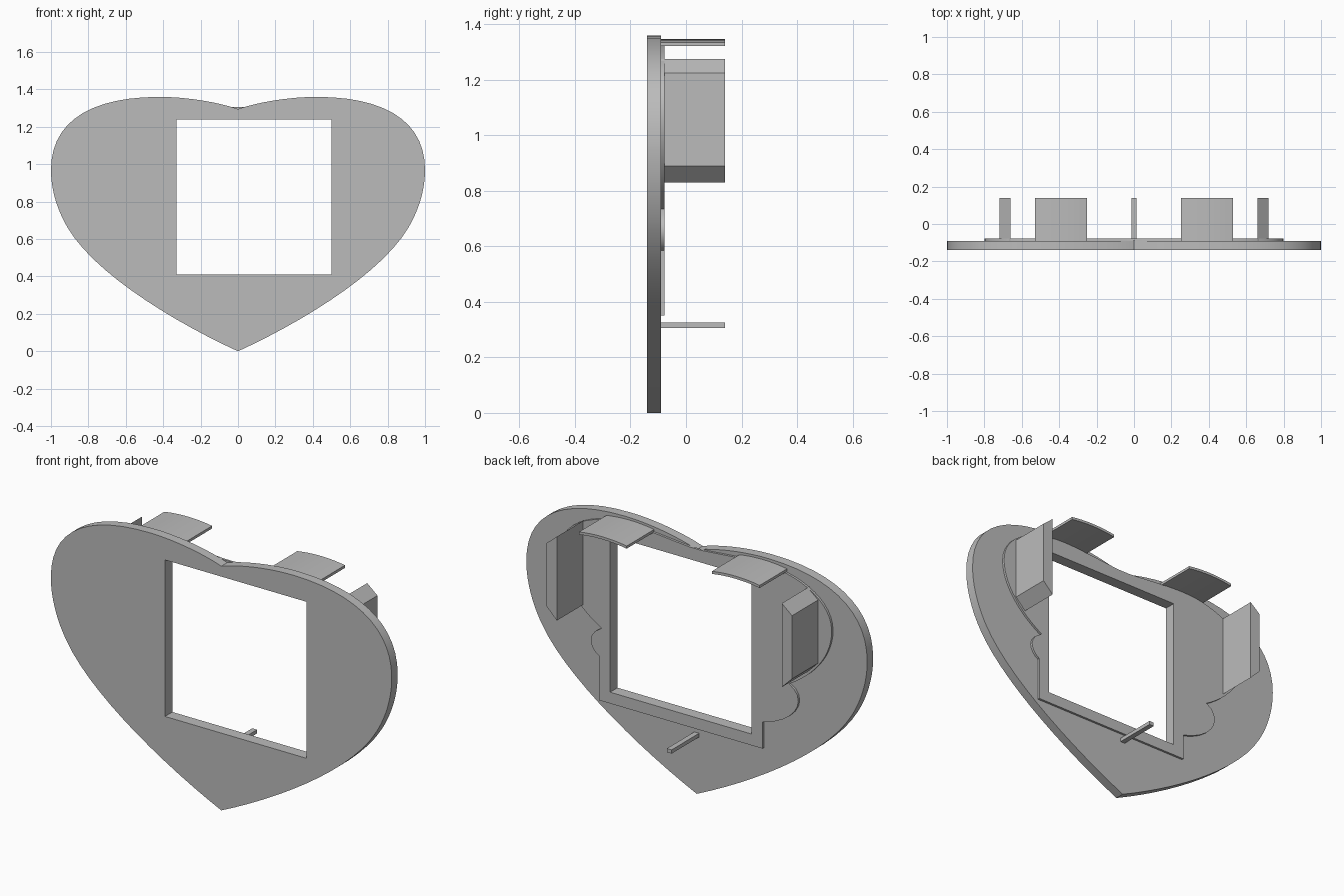
import bpy
import bmesh
import math
from mathutils import Matrix, Vector
from mathutils.geometry import interpolate_bezier

if "Cube" in bpy.data.objects:
    bpy.data.objects.remove(bpy.data.objects["Cube"], do_unlink=True)

grey = bpy.data.materials.new("plain grey")
grey.use_nodes = True
grey.diffuse_color = (0.5, 0.5, 0.5, 1)
grey.node_tree.nodes["Principled BSDF"].inputs["Base Color"].default_value = (0.5, 0.5, 0.5, 1)


def plate(name, loops, front, back):
    """Extrude closed x-z outlines from y = front to y = back; inner loops are holes."""
    curve = bpy.data.curves.new(name, "CURVE")
    curve.dimensions = "2D"
    curve.fill_mode = "BOTH"
    curve.extrude = (back - front) / 2
    for loop in loops:
        spline = curve.splines.new("POLY")
        spline.points.add(len(loop) - 1)
        for point, (x, z) in zip(spline.points, loop):
            point.co = (x, z, 0, 1)
        spline.use_cyclic_u = True
    temp = bpy.data.objects.new(name + "_curve", curve)
    bpy.context.collection.objects.link(temp)
    bpy.context.view_layer.update()
    mesh = bpy.data.meshes.new_from_object(temp.evaluated_get(bpy.context.evaluated_depsgraph_get()))
    bpy.data.objects.remove(temp, do_unlink=True)

    bm = bmesh.new()
    bm.from_mesh(mesh)
    bmesh.ops.remove_doubles(bm, verts=bm.verts, dist=0.0001)
    bm.transform(Matrix.Translation((0, (front + back) / 2, 0)) @ Matrix.Rotation(math.pi / 2, 4, "X"))
    bmesh.ops.recalc_face_normals(bm, faces=bm.faces)
    bm.to_mesh(mesh)
    bm.free()
    mesh.name = name
    mesh.materials.clear()
    mesh.materials.append(grey)
    obj = bpy.data.objects.new(name, mesh)
    bpy.context.collection.objects.link(obj)
    bpy.ops.object.select_all(action="DESELECT")
    obj.select_set(True)
    bpy.context.view_layer.objects.active = obj
    bpy.ops.object.shade_smooth_by_angle(angle=math.radians(30))
    return obj


def bezier(points, steps=14):
    """Sample chained cubic segments given as end, handle, handle, end, ..."""
    path = []
    for i in range(0, len(points) - 1, 3):
        a, b, c, d = (Vector((x, z, 0)) for x, z in points[i:i + 4])
        path += [(p.x, p.y) for p in interpolate_bezier(a, b, c, d, steps)][:-1]
    return path + [points[-1]]


def mirrored(points):
    return [(-x, z) for x, z in reversed(points)]


FRONT, MIDDLE, RAISED, BACK = -0.14, -0.09, -0.078, 0.14
window = [(-0.33, 0.41), (0.5, 0.41), (0.5, 1.24), (-0.33, 1.24)]

# Heart-shaped face plate with the square window
half = bezier([(0, 0), (0.35, 0.16), (0.77, 0.42), (0.91, 0.66),
               (0.97, 0.76), (1, 0.87), (1, 0.97),
               (1, 1.22), (0.8, 1.36), (0.42, 1.36),
               (0.27, 1.36), (0.1, 1.33), (0, 1.295)])
plate("heart_plate", [half + mirrored(half)[1:-1], window], FRONT, MIDDLE)

# Thin raised layer on the back, with a rounded lobe below each shoulder
shoulder = bezier([(0.55, 0.735), (0.7, 0.82), (0.8, 0.95), (0.8, 1.08),
                   (0.8, 1.24), (0.6, 1.33), (0.4, 1.33),
                   (0.27, 1.33), (0.12, 1.31), (0.03, 1.305)])
left_lobe = bezier([(0.565, 0.585), (0.6, 0.6), (0.66, 0.68), (0.55, 0.735)], 8)
right_lobe = bezier([(-0.55, 0.735), (-0.66, 0.68), (-0.6, 0.54), (-0.394, 0.49)], 10)
plate("raised_back_layer",
      [[(-0.394, 0.35), (0.565, 0.35)] + left_lobe[:-1] + shoulder
       + mirrored(shoulder) + right_lobe[1:], window], MIDDLE, RAISED)

# Curved top tabs and bevelled side tabs
arc = bezier([(0.25, 1.335), (0.34, 1.35), (0.44, 1.35), (0.53, 1.335)], 10)
top_tab = arc + [(x, z - 0.014) for x, z in reversed(arc)]
side_tab = [(0.66, 0.83), (0.72, 0.89), (0.72, 1.225), (0.66, 1.275)]
for side, sign in (("left", 1), ("right", -1)):
    for name, outline in (("top_tab", top_tab), ("side_tab", side_tab)):
        plate(f"{side}_{name}", [[(sign * x, z) for x, z in outline]], MIDDLE, BACK)

# Small pin under the window
plate("bottom_pin", [[(-0.014, 0.305), (0.014, 0.305), (0.014, 0.325), (-0.014, 0.325)]], MIDDLE, BACK)
